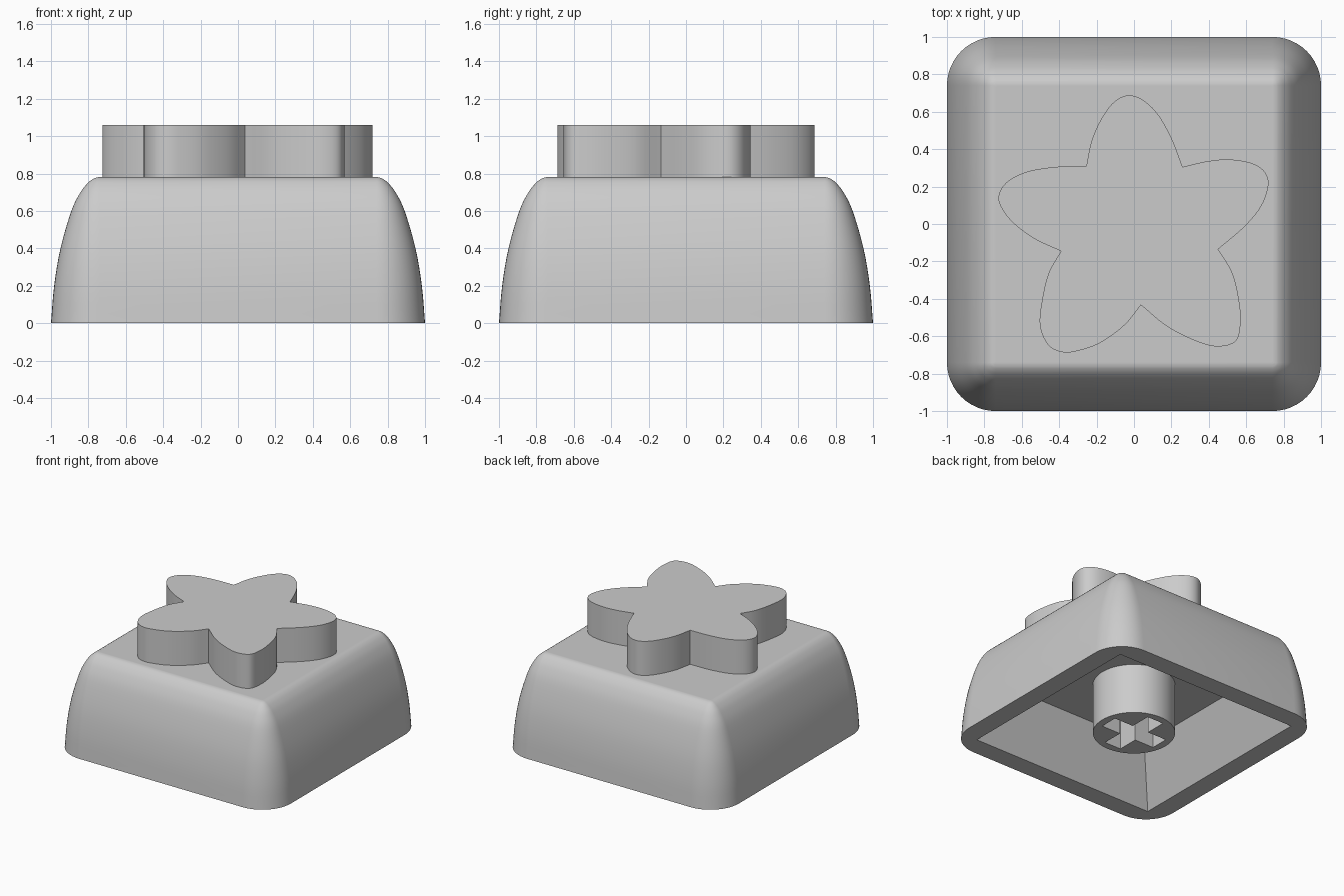
import bpy, bmesh, math
from mathutils import Vector
from mathutils.geometry import interpolate_bezier

cube = bpy.data.objects.get("Cube")
if cube:
    bpy.data.objects.remove(cube, do_unlink=True)

# One plain grey plastic for every part
TINT = (0.6, 0.6, 0.6, 1)
grey = bpy.data.materials.new("grey_plastic")
grey.use_nodes = True
grey.diffuse_color = TINT
grey.node_tree.nodes["Principled BSDF"].inputs["Base Color"].default_value = TINT


def loft(name, sections):
    """Closed solid through a stack of (outline, height) sections."""
    bm = bmesh.new()
    rings = [[bm.verts.new((x, y, z)) for x, y in outline] for outline, z in sections]
    for low, high in zip(rings, rings[1:]):
        count = len(low)
        for i in range(count):
            j = (i + 1) % count
            bm.faces.new((low[i], low[j], high[j], high[i]))
    bm.faces.new(rings[0][::-1])
    bm.faces.new(rings[-1])
    bmesh.ops.recalc_face_normals(bm, faces=bm.faces)
    mesh = bpy.data.meshes.new(name)
    bm.to_mesh(mesh)
    bm.free()
    mesh.materials.append(grey)
    obj = bpy.data.objects.new(name, mesh)
    bpy.context.collection.objects.link(obj)
    return obj


def activate(obj):
    bpy.ops.object.select_all(action="DESELECT")
    obj.select_set(True)
    bpy.context.view_layer.objects.active = obj


def carve(obj, cutter):
    cutter.hide_render = True
    mod = obj.modifiers.new("carve", "BOOLEAN")
    mod.operation = "DIFFERENCE"
    mod.solver = "EXACT"
    mod.object = cutter
    activate(obj)
    bpy.ops.object.modifier_apply(modifier=mod.name)
    bpy.data.objects.remove(cutter, do_unlink=True)


def smooth(obj):
    activate(obj)
    bpy.ops.object.shade_smooth_by_angle(angle=math.radians(30))


def square(half):
    return [(-half, -half), (half, -half), (half, half), (-half, half)]


def rounded_square(core, radius, steps=12):
    """Square of half-width core, grown outwards by radius with round corners."""
    points = []
    for corner, (cx, cy) in enumerate([(1, 1), (-1, 1), (-1, -1), (1, -1)]):
        for i in range(steps + 1):
            a = math.pi / 2 * (corner + i / steps)
            points.append((cx * core + radius * math.cos(a), cy * core + radius * math.sin(a)))
    return points


def smooth_path(points, steps=6):
    """Smooth path through the points, leaving out the last one."""
    pts = [Vector((x, y, 0)) for x, y in points]
    ends = [2 * pts[0] - pts[1]] + pts + [2 * pts[-1] - pts[-2]]
    path = []
    for i in range(1, len(pts)):
        a, b = ends[i], ends[i + 1]
        handle_a = a + (b - ends[i - 1]) / 6
        handle_b = b - (ends[i + 2] - a) / 6
        path += [tuple(p)[:2] for p in interpolate_bezier(a, handle_a, handle_b, b, steps + 1)[:-1]]
    return path


# Cap shell: walls curve inwards to a flat top, hollow underneath
CORE, TOP = 0.74, 0.78
wall = [(0.26, 0), (0.243, 0.2), (0.209, 0.4), (0.151, 0.6), (0.102, 0.7),
        (0.062, 0.75), (0.031, 0.773), (0.008, TOP)]
sections = [(rounded_square(CORE, r), z) for r, z in smooth_path(wall, 4)]
sections.append((rounded_square(CORE, 0.008), TOP))
sections.append((rounded_square(CORE - 0.01, 0.008), TOP))
shell = loft("cap_shell", sections)
RIM, CEILING, DEPTH = 0.84, 0.63, 0.417
below = 0.1
flare = RIM + (RIM - CEILING) * below / DEPTH
carve(shell, loft("cavity_cutter", [(square(flare), -below), (square(CEILING), DEPTH)]))
smooth(shell)

# Round stem with a cross-shaped socket in its lower end
circle = [(0.31 * math.cos(math.tau * i / 64), 0.31 * math.sin(math.tau * i / 64)) for i in range(64)]
stem = loft("stem", [(circle, 0), (circle, DEPTH + 0.02)])
L, W = 0.25, 0.075
arm = [(L, -W), (L, W), (W, W)]
cross = []
for turn in range(4):
    for x, y in arm:
        for _ in range(turn):
            x, y = -y, x
        cross.append((x, y))
carve(stem, loft("socket_cutter", [(cross, -below), (cross, 0.4)]))
smooth(stem)

# Five-petal star raised on the top, each petal drawn from notch to notch
petals = [
    [(0.26, 0.305), (0.2, 0.46), (0.125, 0.59), (0.04, 0.668), (-0.037, 0.687),
     (-0.107, 0.652), (-0.17, 0.57), (-0.225, 0.45), (-0.255, 0.31)],
    [(-0.255, 0.31), (-0.42, 0.305), (-0.57, 0.28), (-0.672, 0.23), (-0.72, 0.165),
     (-0.715, 0.1), (-0.65, 0.01), (-0.53, -0.08), (-0.39, -0.145)],
    [(-0.39, -0.145), (-0.455, -0.26), (-0.49, -0.4), (-0.503, -0.54), (-0.46, -0.645),
     (-0.385, -0.685), (-0.3, -0.678), (-0.18, -0.635), (-0.05, -0.54), (0.037, -0.433)],
    [(0.037, -0.433), (0.18, -0.55), (0.335, -0.627), (0.45, -0.655), (0.546, -0.624),
     (0.57, -0.52), (0.56, -0.4), (0.525, -0.26), (0.45, -0.135)],
    [(0.45, -0.135), (0.59, -0.015), (0.68, 0.095), (0.718, 0.205), (0.7, 0.277),
     (0.63, 0.325), (0.51, 0.345), (0.39, 0.335), (0.26, 0.305)],
]
outline = []
for petal in petals:
    outline += smooth_path(petal)
star = loft("raised_star", [(outline, TOP - 0.01), (outline, 1.06)])
smooth(star)
